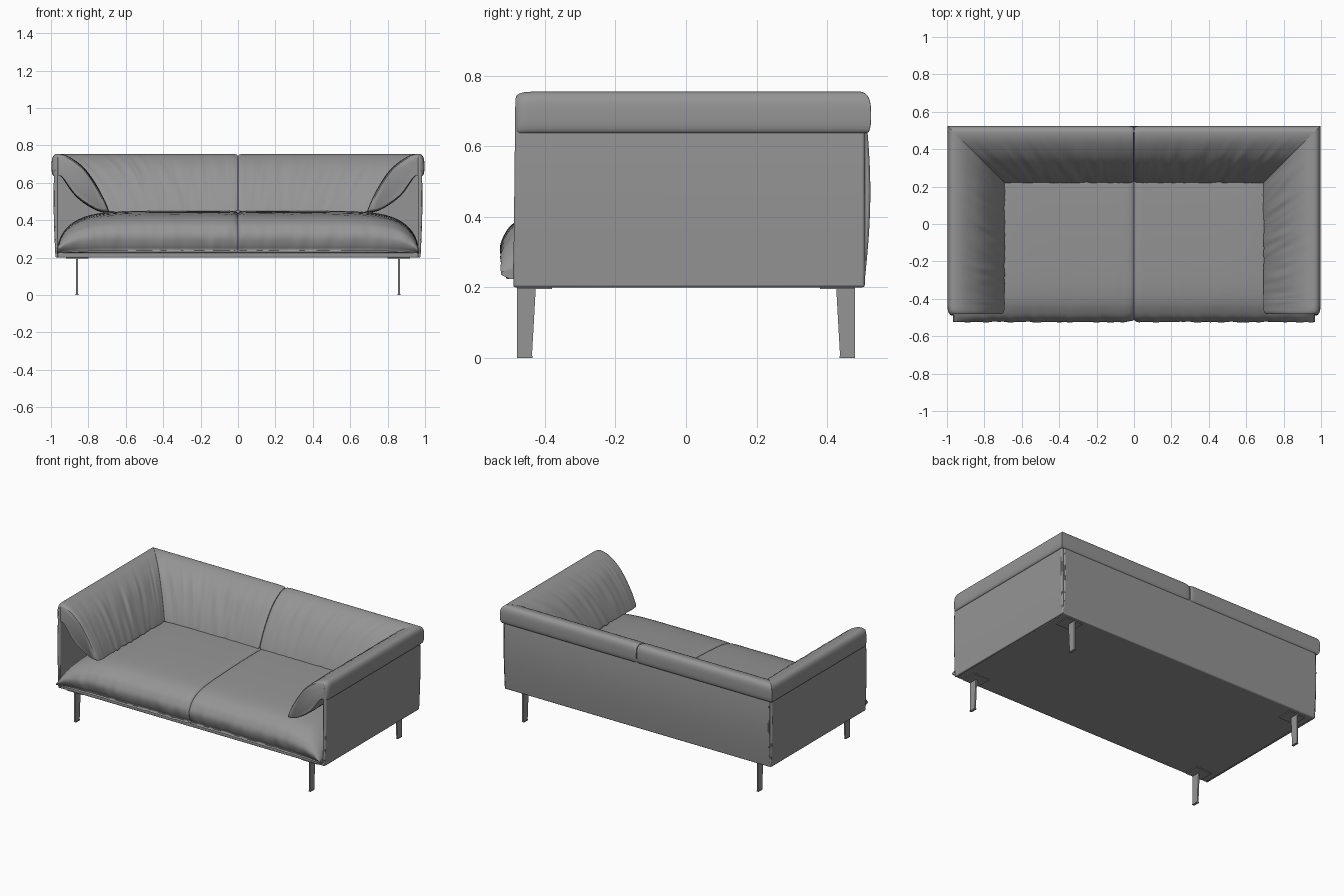
import bpy, bmesh, math
from mathutils import Vector, noise

cube = bpy.data.objects.get("Cube")
if cube:
    bpy.data.objects.remove(cube, do_unlink=True)

GREY = (0.3, 0.3, 0.3, 1)
leather = bpy.data.materials.new("grey_leather")
leather.use_nodes = True
leather.diffuse_color = GREY
leather.node_tree.nodes["Principled BSDF"].inputs["Base Color"].default_value = GREY


def loft(name, rings, bevel=0, angle=50):
    """Skin closed rings of equal size, with a cap at each end."""
    bm = bmesh.new()
    rows = [[bm.verts.new(p) for p in ring] for ring in rings]
    n = len(rows[0])
    for a, b in zip(rows, rows[1:]):
        for i in range(n):
            j = (i + 1) % n
            bm.faces.new((a[i], a[j], b[j], b[i]))
    bm.faces.new(rows[0][::-1])
    bm.faces.new(rows[-1])
    bmesh.ops.recalc_face_normals(bm, faces=bm.faces)
    mesh = bpy.data.meshes.new(name)
    bm.to_mesh(mesh)
    bm.free()
    mesh.materials.append(leather)
    mesh.shade_smooth()
    mesh.set_sharp_from_angle(angle=math.radians(angle))
    obj = bpy.data.objects.new(name, mesh)
    bpy.context.collection.objects.link(obj)
    if bevel:
        mod = obj.modifiers.new("soft_edge", "BEVEL")
        mod.width, mod.segments = bevel, 2
    return obj


def rect(x0, x1, y0, y1, z):
    return [(x0, y0, z), (x1, y0, z), (x1, y1, z), (x0, y1, z)]


def smooth_loop(pts, steps=5):
    """Closed Catmull-Rom curve through 2D points."""
    out, n = [], len(pts)
    for i in range(n):
        a, b, c, d = (Vector(pts[(i + k) % n]) for k in (-1, 0, 1, 2))
        for s in range(steps):
            t = s / steps
            out.append(0.5 * (2 * b + (c - a) * t + (2 * a - 5 * b + 4 * c - d) * t ** 2
                              + (3 * b - a - 3 * c + d) * t ** 3))
    return out


def ease(i, n):
    """Spacing that is denser towards both ends."""
    return 0.5 - 0.5 * math.cos(math.pi * i / n)


# Leaf-shaped section of the draped cushions: inset from the outer edge, height
drape = smooth_loop([(0.008, 0.64), (0.001, 0.70), (0.01, 0.742), (0.04, 0.755),
                     (0.10, 0.735), (0.18, 0.67), (0.255, 0.56), (0.30, 0.465),
                     (0.298, 0.443), (0.23, 0.46), (0.13, 0.53), (0.05, 0.635)])
middle = sum(drape, Vector((0, 0))) / len(drape)


def drape_rings(place, seed, pinch, count=90):
    rings = []
    for i in range(count + 1):
        t = ease(i, count)
        size = 1 - pinch * math.exp(-t / 0.012)
        ring = []
        for p in drape:
            mask = min(1, max(0, (p.x - 0.05) * 8)) * math.sin(math.pi * t) ** 0.5
            fold = noise.noise(Vector((t * 18, p.y * 5, seed)))
            fold += 0.6 * noise.noise(Vector((t * 45, p.y * 3, seed + 9)))
            q = middle + (p - middle) * size
            q += (p - middle).normalized() * 0.007 * fold * mask
            ring.append(place(t, q.x, q.y))
        rings.append(ring)
    return rings


# Section of the seat cushion: depth, height
seat_loop = smooth_loop([(-0.46, 0.225), (-0.502, 0.245), (-0.524, 0.30), (-0.515, 0.345),
                         (-0.475, 0.39), (-0.37, 0.428), (-0.1, 0.445), (0.25, 0.45),
                         (0.44, 0.43), (0.47, 0.33), (0.46, 0.225), (0, 0.222)])


def seat_rings(side, count=80):
    rings = []
    for i in range(count + 1):
        x = 0.001 + 0.966 * ease(i, count)
        height = max(0.2, (1 - min(1, x / 0.968) ** 8) ** 0.5)
        seam = math.exp(-x / 0.012)
        ring = []
        for p in seat_loop:
            z = 0.222 + (p.y - 0.222) * height * (1 - 0.06 * seam)
            front = min(1, max(0, -p.x * 4 - 0.8))
            fold = noise.noise(Vector((x * 22, p.y * 6, side * 4)))
            y = p.x * (1 - 0.025 * seam) + 0.007 * fold * front
            ring.append((side * x, y, z + 0.003 * fold * front * (p.y > 0.3)))
        rings.append(ring)
    return rings


# Base tray
loft("base", [rect(-0.965, 0.965, -0.487, 0.5, z) for z in (0.2, 0.226)], 0.005)

# Back panel, slightly swollen outwards
levels = [0.2 + 0.54 * i / 12 for i in range(13)]
loft("back_panel", [rect(-0.972, 0.972, 0.485, 0.505 + 0.018 * math.sin(math.pi * i / 12), z)
                    for i, z in enumerate(levels)], 0.006)

for side, label in ((1, "left"), (-1, "right")):
    # Arm panel
    loft(label + "_arm_panel",
         [rect(side * 0.962, side * (0.976 + 0.01 * math.sin(math.pi * i / 14)),
               -0.49 + 0.006 * i / 12, 0.507, z) for i, z in enumerate(levels)], 0.006)

    # Cushions, mitred where arm and back meet
    loft(label + "_seat_cushion", seat_rings(side))
    loft(label + "_arm_cushion", drape_rings(
        lambda t, u, z: (side * (0.998 - u), -0.482 + t * (1.007 - u), z), side * 3 + 10, 0.09))
    loft(label + "_back_cushion", drape_rings(
        lambda t, u, z: (side * (0.002 + t * (0.996 - u)), 0.526 - u, z), side * 5 + 30, 0.05))

    # Flat tapered legs with mounting plates and feet
    for end, place in ((-1, "front"), (1, "back")):
        x, outer = side * 0.86, end * 0.48
        name = label + "_" + place
        loft(name + "_leg", [rect(x - 0.005, x + 0.005, outer, outer - end * w, z)
                             for z, w in ((0.004, 0.043), (0.2, 0.054))])
        loft(name + "_foot", [rect(x - 0.008, x + 0.008, outer, outer - end * 0.044, z)
                              for z in (0, 0.005)])
        loft(name + "_plate", [rect(x - 0.06, x + 0.06, outer, outer - end * 0.1, z)
                               for z in (0.195, 0.202)])
